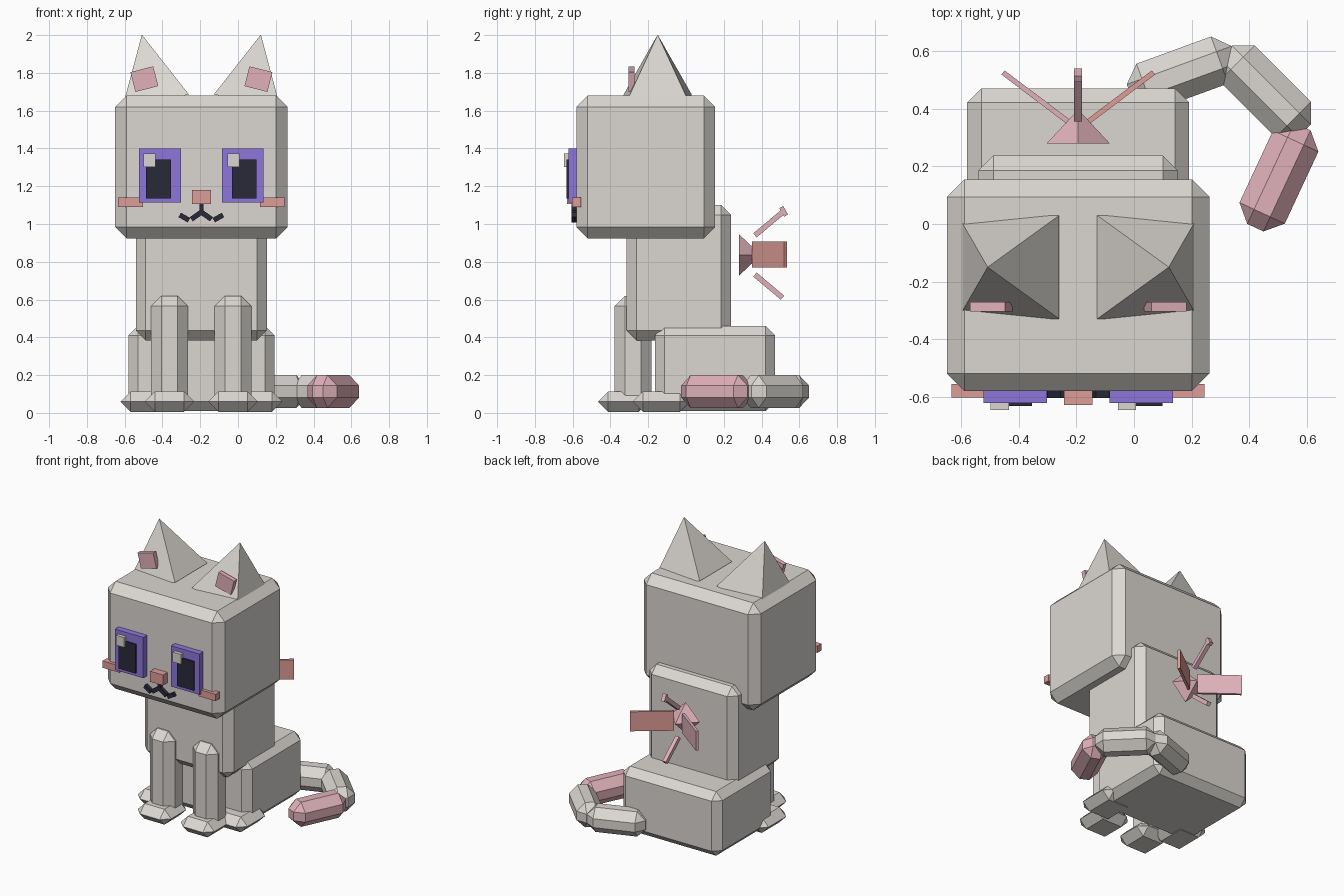
import bpy, bmesh
from math import radians
from mathutils import Matrix, Vector, Euler

cube = bpy.data.objects.get("Cube")
if cube:
    bpy.data.objects.remove(cube, do_unlink=True)

MID = -0.194  # symmetry axis of the body


def material(name, rgb):
    m = bpy.data.materials.new(name)
    m.use_nodes = True
    m.diffuse_color = (*rgb, 1)
    m.node_tree.nodes["Principled BSDF"].inputs["Base Color"].default_value = (*rgb, 1)
    return m


fur = material("warm_grey_fur", (0.71, 0.68, 0.64))
pink = material("soft_pink", (0.75, 0.44, 0.49))
salmon = material("salmon", (0.73, 0.34, 0.31))
purple = material("purple", (0.27, 0.18, 0.72))
dark = material("near_black", (0.023, 0.023, 0.042))


def finish(name, bm, mat, loc, rot):
    mesh = bpy.data.meshes.new(name)
    bm.to_mesh(mesh)
    bm.free()
    mesh.materials.append(mat)
    ob = bpy.data.objects.new(name, mesh)
    ob.location = loc
    ob.rotation_euler = rot
    bpy.context.collection.objects.link(ob)
    return ob


def box(name, loc, size, mat=fur, bevel=0.0, rot=(0, 0, 0)):
    """Box with optional single-step chamfer on every edge."""
    bm = bmesh.new()
    bmesh.ops.create_cube(bm, size=1)
    bmesh.ops.scale(bm, vec=size, verts=bm.verts)
    if bevel:
        bmesh.ops.bevel(bm, geom=bm.edges[:], offset=bevel, segments=1,
                        affect='EDGES', profile=0.5)
    return finish(name, bm, mat, loc, rot)


def pyramid(name, loc, radius, height, mat, rot, turn=0.0):
    """Four-sided pyramid with its base centre at the origin."""
    bm = bmesh.new()
    bmesh.ops.create_cone(bm, cap_ends=True, segments=4, radius1=radius, radius2=0,
                          depth=height,
                          matrix=Matrix.Translation((0, 0, height / 2))
                          @ Matrix.Rotation(turn, 4, 'Z'))
    return finish(name, bm, mat, loc, rot)


# Main body blocks
box("head", (MID, -0.213, 1.302), (0.912, 0.735, 0.757), bevel=0.06)
box("torso", (MID, -0.038, 0.742), (0.693, 0.553, 0.716), bevel=0.052)
box("haunches", (MID, 0.154, 0.235), (0.772, 0.636, 0.452), bevel=0.05)

# Parts repeated on both sides
for side, s in (("right", -1), ("left", 1)):
    def at(dx, y, z):
        return (MID + s * dx, y, z)

    # Legs and paws
    box(f"{side}_front_leg", at(0.168, -0.28, 0.325), (0.196, 0.196, 0.59), bevel=0.055)
    box(f"{side}_front_paw", at(0.168, -0.33, 0.06), (0.26, 0.27, 0.108), bevel=0.053)
    box(f"{side}_back_paw", at(0.297, -0.13, 0.06), (0.26, 0.3, 0.108), bevel=0.053)

    # Ears lean outward, with a pink plate on the front
    tilt = s * 0.203
    inner = Vector(at(0.066, -0.15, 1.686))
    base = inner + Euler((0, tilt, 0)).to_matrix() @ Vector((s * 0.18, 0, 0))
    pyramid(f"{side}_ear", base, 0.18 * 2 ** 0.5, 0.36, fur, (0, tilt, 0), radians(45))
    box(f"{side}_inner_ear", at(0.302, -0.288, 1.767), (0.125, 0.032, 0.108), pink,
        rot=(0, s * 0.25, 0))

    # Eyes
    box(f"{side}_iris", at(0.219, -0.598, 1.257), (0.221, 0.05, 0.287), purple)
    box(f"{side}_pupil", at(0.227, -0.615, 1.238), (0.132, 0.036, 0.205), dark)
    box(f"{side}_eye_glint", (MID + s * 0.2215 - 0.052, -0.622, 1.338),
        (0.064, 0.05, 0.07), fur)

    # Cheeks and mouth strokes
    box(f"{side}_cheek", at(0.375, -0.58, 1.115), (0.13, 0.046, 0.048), salmon)
    box(f"{side}_inner_mouth", at(0.028, -0.59, 1.043), (0.062, 0.03, 0.027), dark,
        rot=(0, s * radians(35), 0))
    box(f"{side}_outer_mouth", at(0.09, -0.59, 1.034), (0.056, 0.03, 0.027), dark,
        rot=(0, -s * radians(30), 0))

    # Side blades of the back ornament
    box(f"{side}_blade", at(0.149, 0.442, 0.838), (0.282, 0.018, 0.137),
        salmon if s > 0 else pink, rot=(0, 0, s * radians(37)))

box("nose", (MID, -0.6, 1.144), (0.1, 0.06, 0.074), salmon)
box("mouth_stem", (MID, -0.59, 1.083), (0.022, 0.03, 0.06), dark)

# Back ornament: pyramid hub with an upper and a lower rod
pyramid("ornament_hub", (MID, 0.28, 0.836), 0.11, 0.118, pink, (radians(-90), 0, 0))
for name, s in (("upper", 1), ("lower", -1)):
    box(f"{name}_rod", (MID, 0.438, 0.836 + s * 0.165), (0.028, 0.19, 0.028), pink,
        rot=(s * radians(40), 0, 0))
box("upper_rod_cap", (MID, 0.517, 1.067), (0.028, 0.024, 0.052), pink,
    rot=(radians(30), 0, 0))

# Curled tail
for name, x, y, angle, mat in (("tail_base", 0.168, 0.523, 20, fur),
                               ("tail_middle", 0.456, 0.461, -45, fur),
                               ("tail_tip", 0.504, 0.163, -115, pink)):
    box(name, (x, y, 0.113), (0.388, 0.174, 0.174), mat, bevel=0.056,
        rot=(0, 0, radians(angle)))
